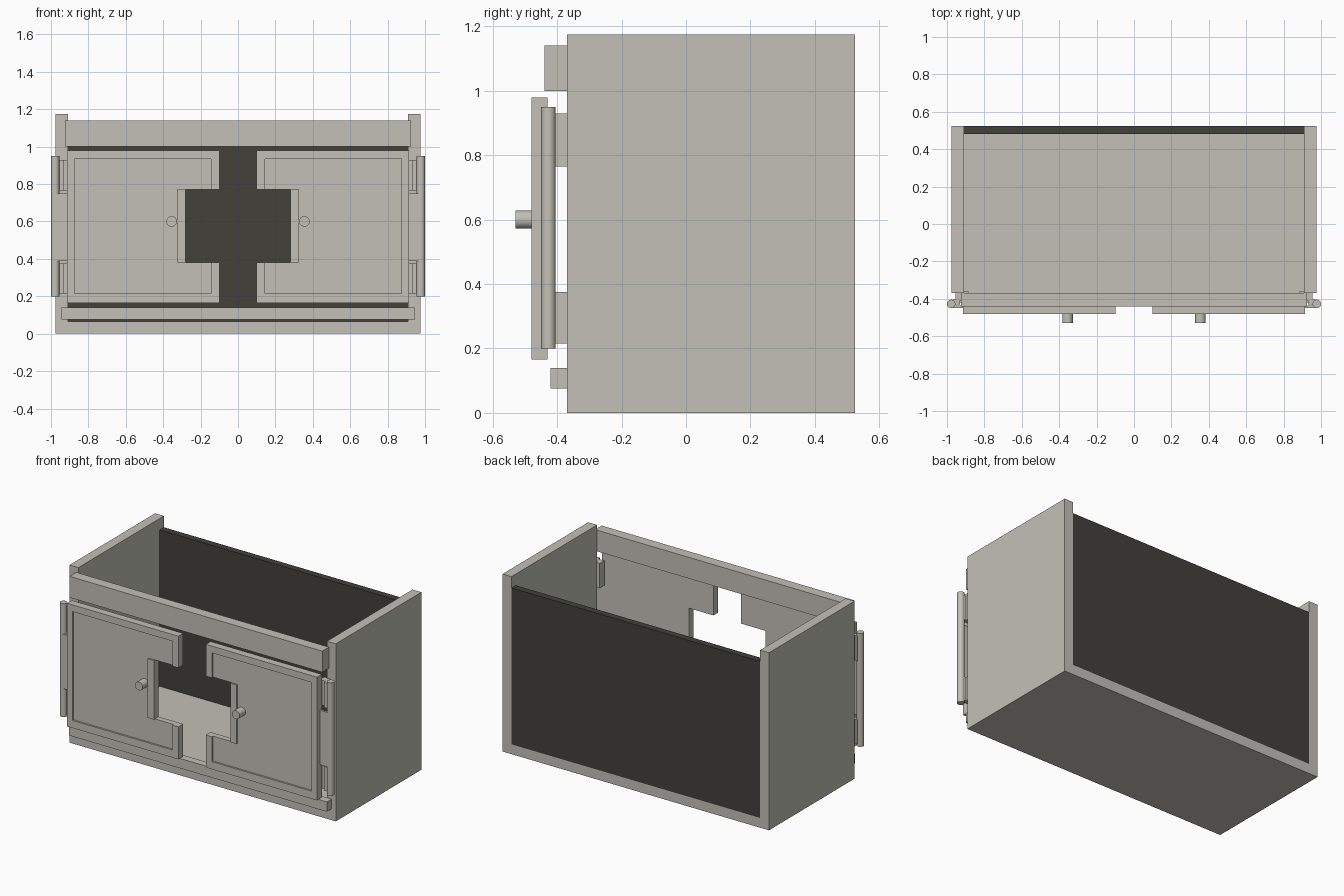
import bpy, bmesh, math
from mathutils import Vector

if "Cube" in bpy.data.objects:
    bpy.data.objects.remove(bpy.data.objects["Cube"], do_unlink=True)


def material(name, rgb):
    m = bpy.data.materials.new(name)
    m.use_nodes = True
    m.diffuse_color = (*rgb, 1)
    m.node_tree.nodes["Principled BSDF"].inputs["Base Color"].default_value = (*rgb, 1)
    return m


PALE = material("pale grey", (0.54, 0.53, 0.475))
DARK = material("dark grey", (0.054, 0.053, 0.043))


def finish(name, bm, mat):
    bmesh.ops.recalc_face_normals(bm, faces=bm.faces)
    me = bpy.data.meshes.new(name)
    bm.to_mesh(me)
    bm.free()
    me.materials.append(mat)
    ob = bpy.data.objects.new(name, me)
    bpy.context.collection.objects.link(ob)
    return ob


def slab(name, outline, y0, y1, mat=PALE):
    """Outline of (x, z) points extruded from y0 to y1."""
    bm = bmesh.new()
    face = bm.faces.new([bm.verts.new((x, y0, z)) for x, z in outline])
    ext = bmesh.ops.extrude_face_region(bm, geom=[face])
    for v in ext["geom"]:
        if isinstance(v, bmesh.types.BMVert):
            v.co.y = y1
    return finish(name, bm, mat)


def box(name, x0, x1, y0, y1, z0, z1, mat=PALE):
    return slab(name, [(x0, z0), (x1, z0), (x1, z1), (x0, z1)], y0, y1, mat)


def rod(name, radius, length, centre, axis):
    bpy.ops.mesh.primitive_cylinder_add(vertices=32, radius=radius, depth=length, location=centre)
    ob = bpy.context.object
    ob.name = name
    ob.rotation_euler = Vector((0, 0, 1)).rotation_difference(Vector(axis)).to_euler()
    ob.data.materials.append(PALE)
    bpy.ops.object.shade_smooth_by_angle(angle=math.radians(40))
    return ob


# Open cabinet body: two sides joined by the floor
W, T, H = 0.975, 0.065, 1.175
slab("cabinet_body", [(-W, 0), (W, 0), (W, H), (W - T, H), (W - T, T),
                      (T - W, T), (T - W, H), (-W, H)], -0.37, 0.525)
box("back_panel", T - W, W - T, 0.48, 0.525, T, 1.10, DARK)

# Front rails
box("top_rail", -0.925, 0.925, -0.44, -0.37, 1.0, 1.14)
box("bottom_rail", -0.945, 0.945, -0.42, -0.37, 0.075, 0.14)

for s, side in ((1, "left"), (-1, "right")):
    # Door with a notch on the inner edge
    door = [(0.915, 0.165), (0.915, 0.98), (0.10, 0.98), (0.10, 0.77),
            (0.28, 0.77), (0.28, 0.38), (0.10, 0.38), (0.10, 0.165)]
    slab(side + "_door_panel", [(s * x, z) for x, z in door], -0.468, -0.43)

    # Raised frame, open along the level edges of the notch
    frame = [(0.915, 0.165), (0.915, 0.98), (0.10, 0.98), (0.10, 0.77), (0.145, 0.77),
             (0.145, 0.935), (0.875, 0.935), (0.875, 0.215), (0.145, 0.215),
             (0.145, 0.38), (0.10, 0.38), (0.10, 0.165)]
    slab(side + "_door_frame", [(s * x, z) for x, z in frame], -0.48, -0.468)
    box(side + "_notch_strip", s * 0.28, s * 0.325, -0.48, -0.468, 0.38, 0.77)
    rod(side + "_knob", 0.028, 0.062, (s * 0.355, -0.499, 0.60), (0, 1, 0))

    # Hinge: pin, door leaf in the middle, body leaves above and below
    rod(side + "_hinge_pin", 0.0225, 0.75, (s * 0.9775, -0.427, 0.575), (0, 0, 1))
    box(side + "_hinge_door_leaf", s * 0.90, s * 0.977, -0.45, -0.436, 0.39, 0.75)
    for level, z0, z1 in (("lower", 0.215, 0.375), ("upper", 0.765, 0.93)):
        box(f"{side}_hinge_{level}_leaf", s * 0.885, s * 0.955, -0.41, -0.362, z0, z1)
        box(f"{side}_hinge_{level}_knuckle", s * 0.93, s * 0.97, -0.43, -0.405, z0, z1)
